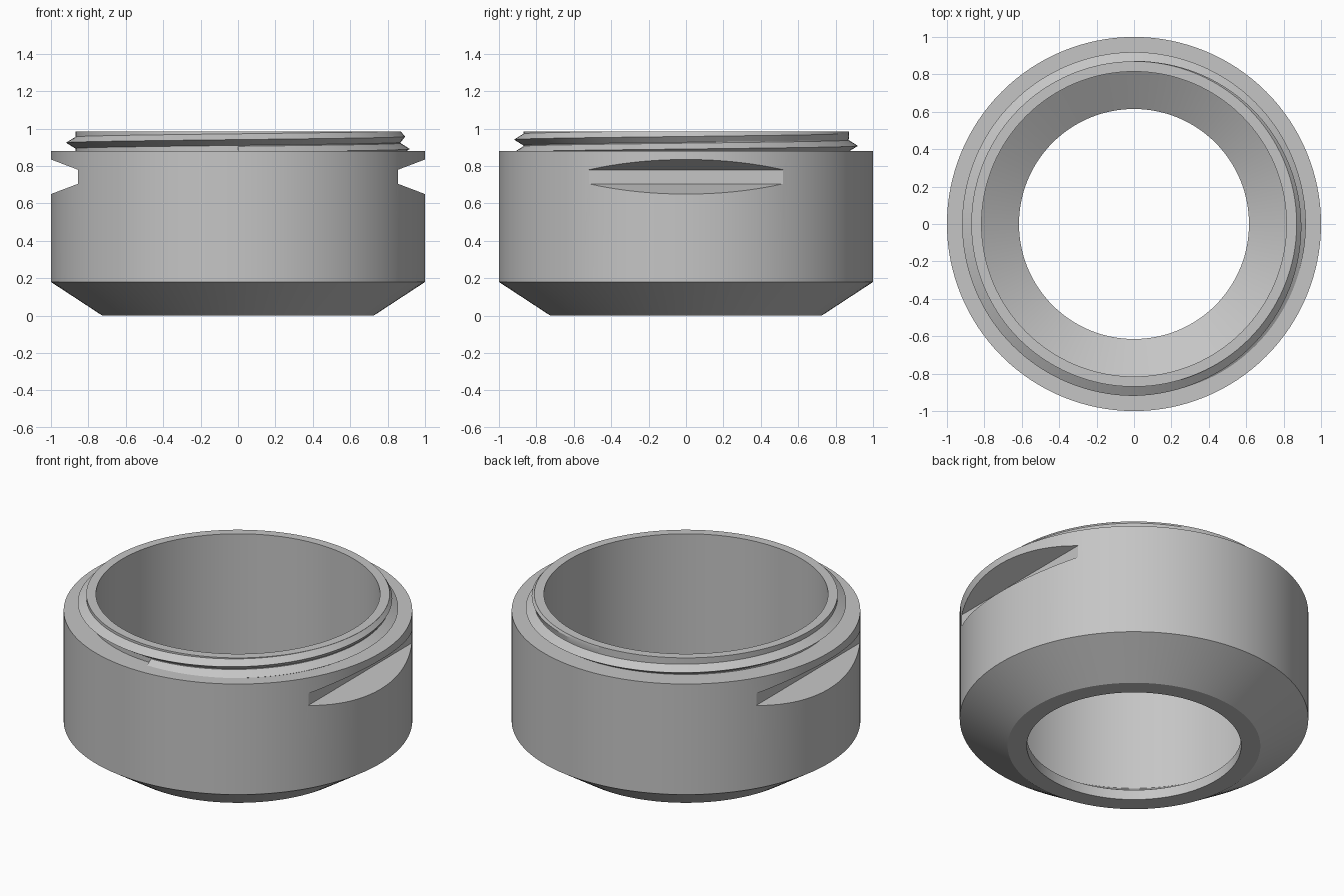
import bpy, bmesh
from math import cos, sin, pi, radians

cube = bpy.data.objects.get("Cube")
if cube:
    bpy.data.objects.remove(cube, do_unlink=True)

grey = bpy.data.materials.new("plain grey metal")
grey.use_nodes = True
grey.diffuse_color = (0.56, 0.56, 0.56, 1)
grey.node_tree.nodes["Principled BSDF"].inputs["Base Color"].default_value = (0.56, 0.56, 0.56, 1)


def loft(name, rings, closed):
    """Skin a list of equal closed sections, wrapping round or capped at the ends."""
    bm = bmesh.new()
    loops = [[bm.verts.new(p) for p in ring] for ring in rings]
    count = len(loops)
    for i in range(count if closed else count - 1):
        a, b = loops[i], loops[(i + 1) % count]
        for j in range(len(a)):
            k = (j + 1) % len(a)
            bm.faces.new((a[j], a[k], b[k], b[j]))
    if not closed:
        bm.faces.new(loops[0])
        bm.faces.new(loops[-1])
    bmesh.ops.recalc_face_normals(bm, faces=bm.faces)
    mesh = bpy.data.meshes.new(name)
    bm.to_mesh(mesh)
    bm.free()
    mesh.materials.append(grey)
    obj = bpy.data.objects.new(name, mesh)
    bpy.context.collection.objects.link(obj)
    return obj


def section(profile, angle):
    return [(r * cos(angle), r * sin(angle), z) for r, z in profile]


def activate(obj):
    bpy.ops.object.select_all(action='DESELECT')
    obj.select_set(True)
    bpy.context.view_layer.objects.active = obj


# Hollow body turned from one wall profile
STEPS = 128
TOP, SHOULDER, CORE = 0.985, 0.88, 0.87
wall = [(0.725, 0), (1, 0.18), (1, SHOULDER), (CORE, SHOULDER), (CORE, TOP),
        (0.815, TOP), (0.815, 0.19), (0.615, 0.063), (0.615, 0)]
body = loft("collar_body", [section(wall, 2 * pi * i / STEPS) for i in range(STEPS)], True)

# Flared wrench notches cut into both sides
notch = [(0.855, 0.705), (1.145, 0.595), (1.145, 0.89), (0.855, 0.78)]
for side, label in ((1, "left"), (-1, "right")):
    cutter = loft(label + "_notch_cutter",
                  [[(side * x, y, z) for x, z in notch] for y in (-0.8, 0.8)], False)
    cutter.hide_render = True
    cutter.hide_viewport = True
    cut = body.modifiers.new(label + "_notch", 'BOOLEAN')
    cut.object = cutter
    cut.solver = 'EXACT'
    activate(body)
    bpy.ops.object.modifier_apply(modifier=cut.name)
    bpy.data.objects.remove(cutter, do_unlink=True)

# Screw thread rising out of the shoulder and fading into the neck
PITCH, HALF = 0.067, 0.031
rings = []
for i in range(-STEPS // 4, STEPS * 5 // 4 + 1):
    angle = 2 * pi * i / STEPS
    turn = i / STEPS
    fade = min(1, max(0.05, (1.25 - turn) / 0.5))
    z = 0.891 + PITCH * turn
    ridge = [(CORE - 0.01, z - HALF), (CORE, z - HALF), (CORE + 0.049 * fade, z),
             (CORE, z + HALF), (CORE - 0.01, z + HALF)]
    rings.append(section([(r, min(h, TOP - 0.001)) for r, h in ridge], angle))
thread = loft("screw_thread", rings, False)

# Smooth round walls with crisp edges
for obj in (body, thread):
    activate(obj)
    bpy.ops.object.shade_smooth_by_angle(angle=radians(25))
